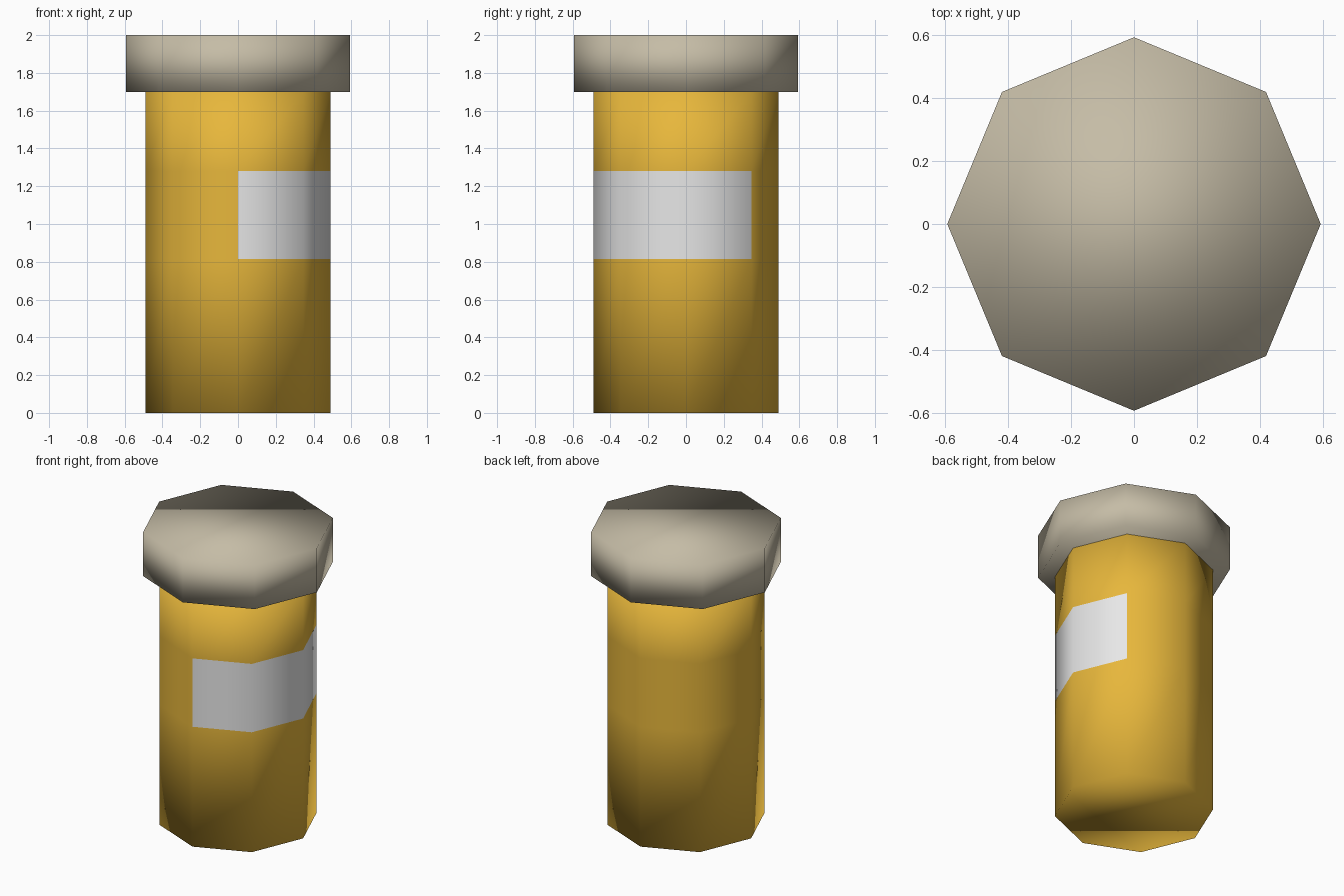
import bpy, bmesh, math

if "Cube" in bpy.data.objects:
    bpy.data.objects.remove(bpy.data.objects["Cube"])

SIDES = 8


def srgb(r, g, b):
    lin = lambda c: c / 12.92 if c <= 0.04045 else ((c + 0.055) / 1.055) ** 2.4
    return (lin(r / 255), lin(g / 255), lin(b / 255), 1.0)


def material(name, rgb):
    m = bpy.data.materials.new(name)
    m.diffuse_color = srgb(*rgb)
    m.use_nodes = True
    m.node_tree.nodes["Principled BSDF"].inputs["Base Color"].default_value = m.diffuse_color
    return m


def prism(name, radius, levels, mats):
    """Closed eight-sided column with a ring of vertices at every level."""
    bm = bmesh.new()
    rings = []
    for z in levels:
        rings.append([bm.verts.new((radius * math.cos(math.tau * i / SIDES),
                                    radius * math.sin(math.tau * i / SIDES), z))
                      for i in range(SIDES)])
    for lo, hi in zip(rings, rings[1:]):
        for i in range(SIDES):
            j = (i + 1) % SIDES
            bm.faces.new((lo[i], lo[j], hi[j], hi[i]))
    bm.faces.new(rings[0][::-1])
    bm.faces.new(rings[-1])
    for f in bm.faces:
        f.smooth = True
    me = bpy.data.meshes.new(name)
    bm.to_mesh(me)
    bm.free()
    for m in mats:
        me.materials.append(m)
    ob = bpy.data.objects.new(name, me)
    bpy.context.collection.objects.link(ob)
    return ob


amber = material("amber plastic", (240, 190, 62))
paper = material("label white", (240, 240, 240))
beige = material("cap beige", (197, 188, 166))

# bottle body, with a middle band for the label
body = prism("bottle_body", 0.49, (0, 0.815, 1.28, 1.70), (amber, paper))

# label: three band faces from the front edge round to the back right edge
for f in body.data.polygons:
    c = f.center
    angle = math.degrees(math.atan2(c.y, c.x))
    if 0.9 < c.z < 1.2 and -90 < angle < 45:
        f.material_index = 1

# cap
prism("cap", 0.593, (1.70, 2.0), (beige,))
